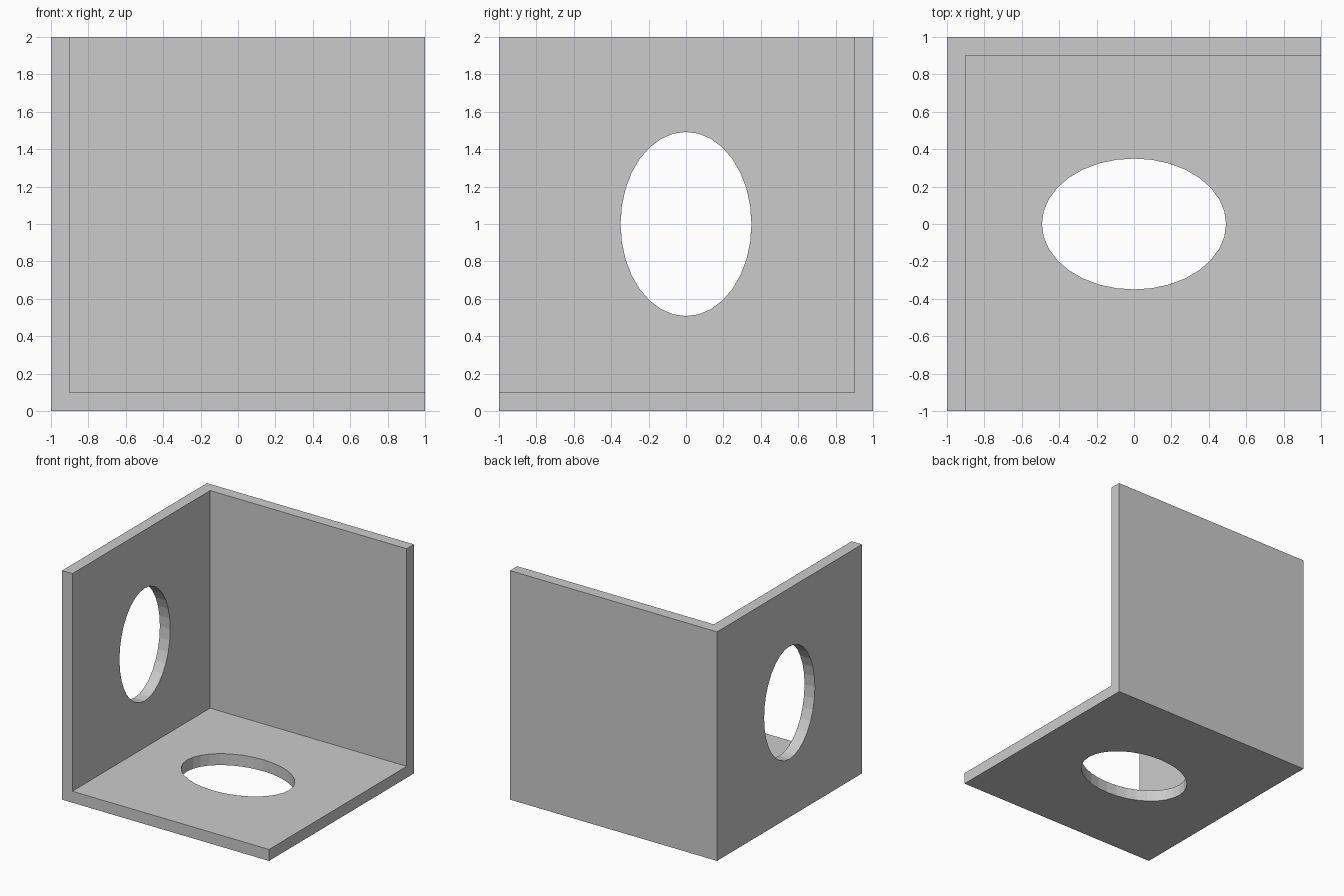
import bpy
import math

if "Cube" in bpy.data.objects:
    bpy.data.objects.remove(bpy.data.objects["Cube"])

T = 0.1               # panel thickness
LONG, SHORT = 0.4925, 0.35   # oval half-axes


def box(name, lo, hi):
    bpy.ops.mesh.primitive_cube_add(size=1, location=[(a + b) / 2 for a, b in zip(lo, hi)])
    ob = bpy.context.object
    ob.name = name
    ob.scale = [b - a for a, b in zip(lo, hi)]
    bpy.ops.object.transform_apply(location=False, rotation=False, scale=True)
    return ob


def oval_cutter(name, location, tilt):
    bpy.ops.mesh.primitive_cylinder_add(vertices=32, radius=1, depth=4 * T,
                                        location=location, rotation=(0, tilt, 0))
    ob = bpy.context.object
    ob.name = name
    ob.scale = (LONG, SHORT, 1)
    return ob


def cut(target, cutter):
    mod = target.modifiers.new(cutter.name, 'BOOLEAN')
    mod.operation = 'DIFFERENCE'
    mod.solver = 'EXACT'
    mod.object = cutter
    bpy.context.view_layer.objects.active = target
    bpy.ops.object.modifier_apply(modifier=mod.name)
    bpy.data.objects.remove(cutter)


# Open corner: floor, left wall and back wall as one solid
corner = box("corner_panels", (-1, -1, 0), (1, 1, 2))
cut(corner, box("inner_space", (-1 + T, -2, T), (2, 1 - T, 3)))

# Oval openings in the floor and the left wall
cut(corner, oval_cutter("floor_opening", (0, 0, T / 2), 0))
cut(corner, oval_cutter("wall_opening", (-1 + T / 2, 0, 1), math.pi / 2))
